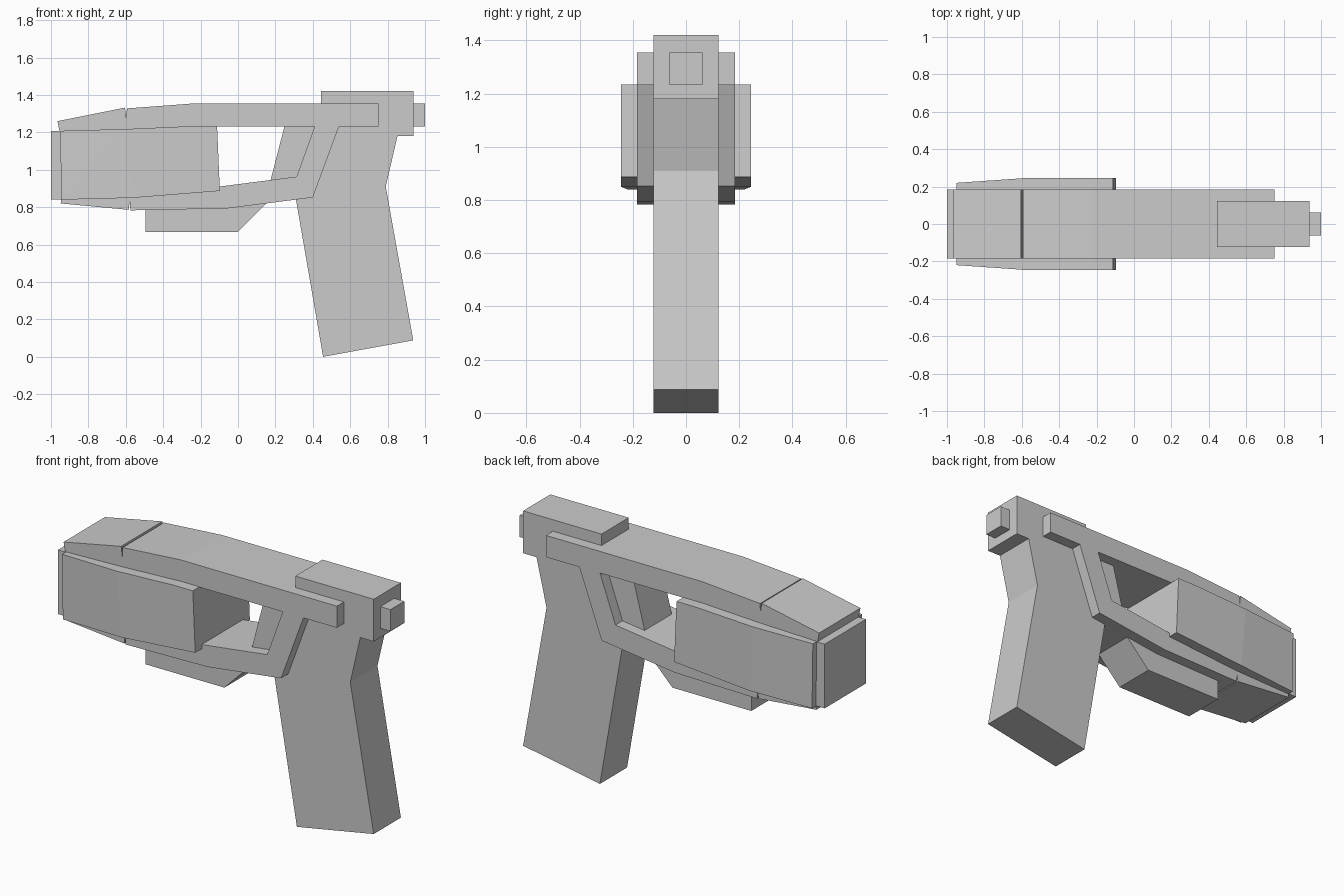
import bpy, bmesh


def extrude_profile(name, pts, half_width):
    """Extrude an (x, z) outline symmetrically along y."""
    bm = bmesh.new()
    near = [bm.verts.new((x, -half_width, z)) for x, z in pts]
    far = [bm.verts.new((x, half_width, z)) for x, z in pts]
    n = len(pts)
    caps = [bm.faces.new(near), bm.faces.new(far[::-1])]
    for i in range(n):
        j = (i + 1) % n
        bm.faces.new((near[i], far[i], far[j], near[j]))
    bmesh.ops.recalc_face_normals(bm, faces=bm.faces)
    bmesh.ops.triangulate(bm, faces=caps)
    mesh = bpy.data.meshes.new(name)
    bm.to_mesh(mesh)
    bm.free()
    obj = bpy.data.objects.new(name, mesh)
    bpy.context.collection.objects.link(obj)
    return obj


def box(name, x0, x1, z0, z1, half_width):
    return extrude_profile(name, [(x0, z0), (x1, z0), (x1, z1), (x0, z1)], half_width)


# Frame: top bar, slanted rear post and lower bar, with thin panel grooves
extrude_profile("frame", [
    (-0.965, 1.26), (-0.604, 1.332), (-0.597, 1.275), (-0.594, 1.328),
    (-0.23, 1.355), (0.75, 1.355), (0.75, 1.232), (0.54, 1.232),
    (0.40, 0.852), (-0.06, 0.793), (-0.575, 0.783), (-0.579, 0.83),
    (-0.585, 0.786), (-0.948, 0.82), (-0.945, 0.842), (-0.55, 0.855),
    (-0.10, 0.91), (0.313, 0.963), (0.41, 1.232), (-0.12, 1.232),
    (-0.55, 1.215), (-0.955, 1.208)], 0.185)

# Front housing: full-width block whose sides taper towards the muzzle
housing = extrude_profile("front_housing", [
    (-0.95, 1.208), (-0.59, 1.218), (-0.23, 1.234), (-0.112, 1.234),
    (-0.097, 0.887), (-0.56, 0.85), (-0.945, 0.84)], 0.245)
for v in housing.data.vertices:
    if v.co.x < -0.9:
        v.co.y *= 0.22 / 0.245

# Muzzle block
box("muzzle", -1.0, -0.5, 0.842, 1.206, 0.185)

# Grip with the forward web seen through the trigger opening
extrude_profile("grip", [
    (0.455, 0.0), (0.937, 0.088), (0.79, 0.91), (0.855, 1.19),
    (0.855, 1.25), (0.253, 1.25), (0.168, 0.92), (0.31, 0.84)], 0.122)

# Under-barrel rail
extrude_profile("under_rail", [
    (-0.495, 0.82), (-0.495, 0.668), (0.0, 0.668), (0.165, 0.835)], 0.122)

# Rear slide and its end button
box("rear_slide", 0.445, 0.937, 1.18, 1.42, 0.122)
box("rear_button", 0.92, 1.0, 1.232, 1.355, 0.062)
